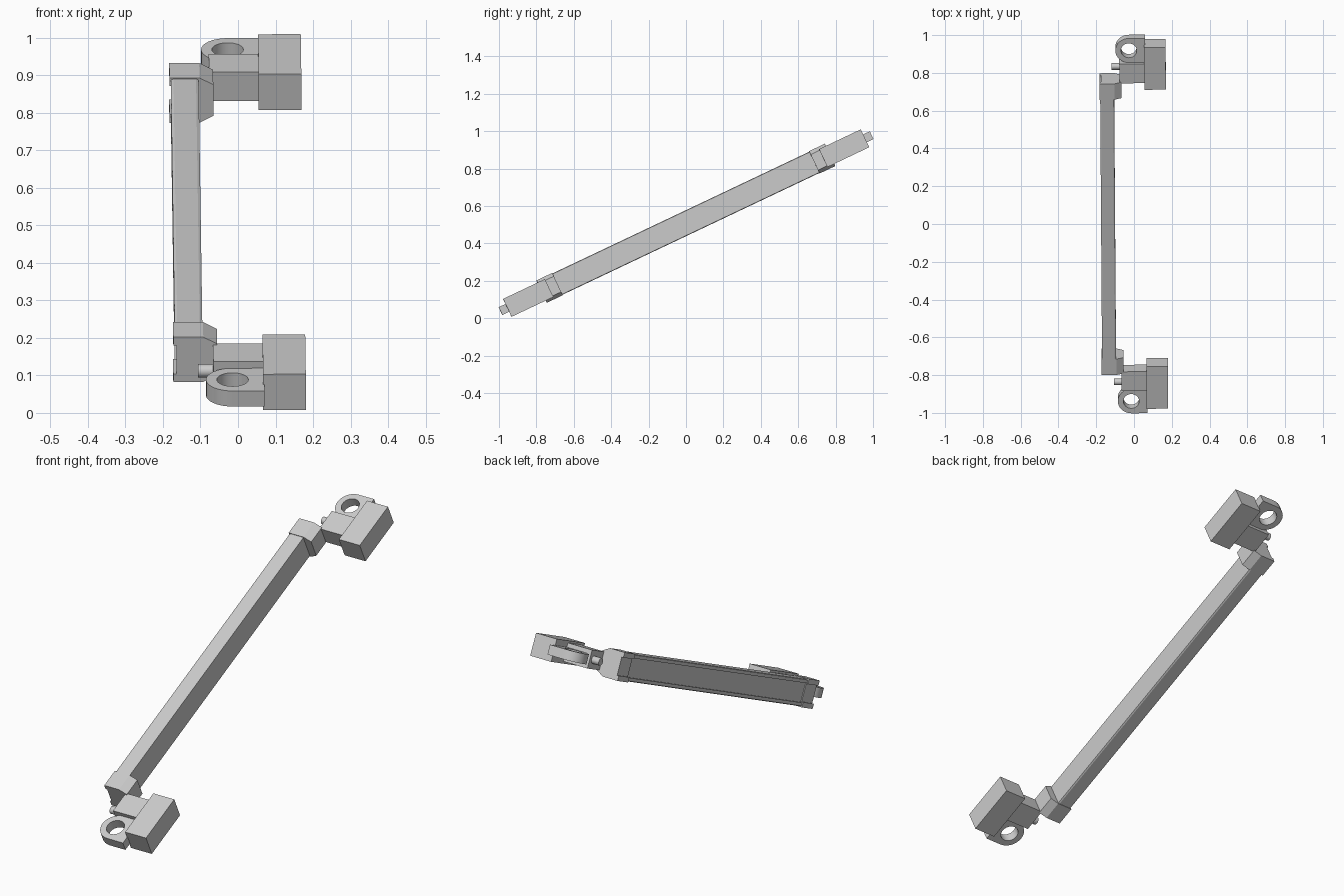
import bpy, bmesh, math
from mathutils import Matrix

old = bpy.data.objects.get("Cube")
if old:
    bpy.data.objects.remove(old, do_unlink=True)

grey = bpy.data.materials.new("plain_grey")
grey.use_nodes = True
GREY = (0.6, 0.6, 0.6, 1)
grey.diffuse_color = GREY
grey.node_tree.nodes["Principled BSDF"].inputs["Base Color"].default_value = GREY

# The handle is built flat along y, then pitched up with a slight yaw
POSE = (Matrix.Translation((0, 0, 0.508)) @ Matrix.Rotation(math.radians(25.36), 4, "X")
        @ Matrix.Rotation(0.0064, 4, "Z"))


def add_object(name, bm):
    bmesh.ops.recalc_face_normals(bm, faces=bm.faces)
    mesh = bpy.data.meshes.new(name)
    bm.to_mesh(mesh)
    bm.free()
    mesh.materials.append(grey)
    obj = bpy.data.objects.new(name, mesh)
    bpy.context.collection.objects.link(obj)
    obj.matrix_world = POSE
    return obj


def smooth(obj):
    bpy.ops.object.select_all(action="DESELECT")
    obj.select_set(True)
    bpy.context.view_layer.objects.active = obj
    bpy.ops.object.shade_smooth_by_angle(angle=math.radians(35))


def box(name, x, y, z):
    bm = bmesh.new()
    bmesh.ops.create_cube(bm, size=1)
    for v in bm.verts:
        for i, (lo, hi) in enumerate((x, y, z)):
            v.co[i] = lo if v.co[i] < 0 else hi
    return add_object(name, bm)


def extrude_section(name, half, y0, y1):
    """Extrude an x-z section, given by its upper half, along y."""
    pts = half + [(x, -z) for x, z in reversed(half)]
    bm = bmesh.new()
    face = bm.faces.new([bm.verts.new((x, y0, z)) for x, z in pts])
    geom = bmesh.ops.extrude_face_region(bm, geom=[face])["geom"]
    moved = [g for g in geom if isinstance(g, bmesh.types.BMVert)]
    bmesh.ops.translate(bm, verts=moved, vec=(0, y1 - y0, 0))
    return add_object(name, bm)


def ring_lug(name, side):
    """Round-ended plate with a hole, as quads between outer and inner outline."""
    cx, cy, radius, hole, reach, half = -0.021, 1.027, 0.071, 0.042, 0.085, 0.023
    count = 32
    bm = bmesh.new()
    rows = []
    for i in range(count):
        a = 2 * math.pi * i / count
        c, s = math.cos(a), math.sin(a)
        if c < 1e-6:
            ox, oy = radius * c, radius * s
        else:
            k = min(reach / c, radius / max(abs(s), 1e-6))
            ox, oy = k * c, k * s
        # Pull the outline onto the square corners
        if i in (4, 28):
            ox, oy = reach, math.copysign(radius, s)
        rows.append([bm.verts.new((cx + x, side * (cy + y), z)) for x, y, z in
                     ((ox, oy, half), (ox, oy, -half),
                      (hole * c, hole * s, -half), (hole * c, hole * s, half))])
    for i in range(count):
        a, b = rows[i], rows[(i + 1) % count]
        for j in range(4):
            k = (j + 1) % 4
            bm.faces.new((a[j], b[j], b[k], a[k]))
    smooth(add_object(name, bm))


def pin(name, y):
    bm = bmesh.new()
    bmesh.ops.create_cone(bm, cap_ends=True, segments=16, radius1=0.018, radius2=0.018, depth=0.06,
                          matrix=Matrix.Translation((-0.082, y, 0)) @ Matrix.Rotation(math.pi / 2, 4, "Y"))
    smooth(add_object(name, bm))


# Long bar with chamfered edges and a shallow recess on its outer side
extrude_section("long_bar", [(-0.165, 0.045), (-0.174, 0.045), (-0.174, 0.060), (-0.167, 0.063),
                             (-0.107, 0.063), (-0.100, 0.060)], -0.845, 0.845)

# Matching fittings at both ends
for end, side in (("lower", -1), ("upper", 1)):
    def span(a, b):
        return tuple(sorted((side * a, side * b)))
    extrude_section(end + "_collar", [(-0.169, 0.042), (-0.178, 0.042), (-0.178, 0.066),
                                      (-0.098, 0.066), (-0.061, 0.046)], *span(0.76, 0.853))
    box(end + "_end_block", (0.06, 0.174), span(0.811, 1.058), (-0.053, 0.053))
    box(end + "_neck", (-0.072, 0.062), span(0.845, 0.957), (-0.043, 0.043))
    pin(end + "_pin", side * 0.924)
    ring_lug(end + "_ring_lug", side)
